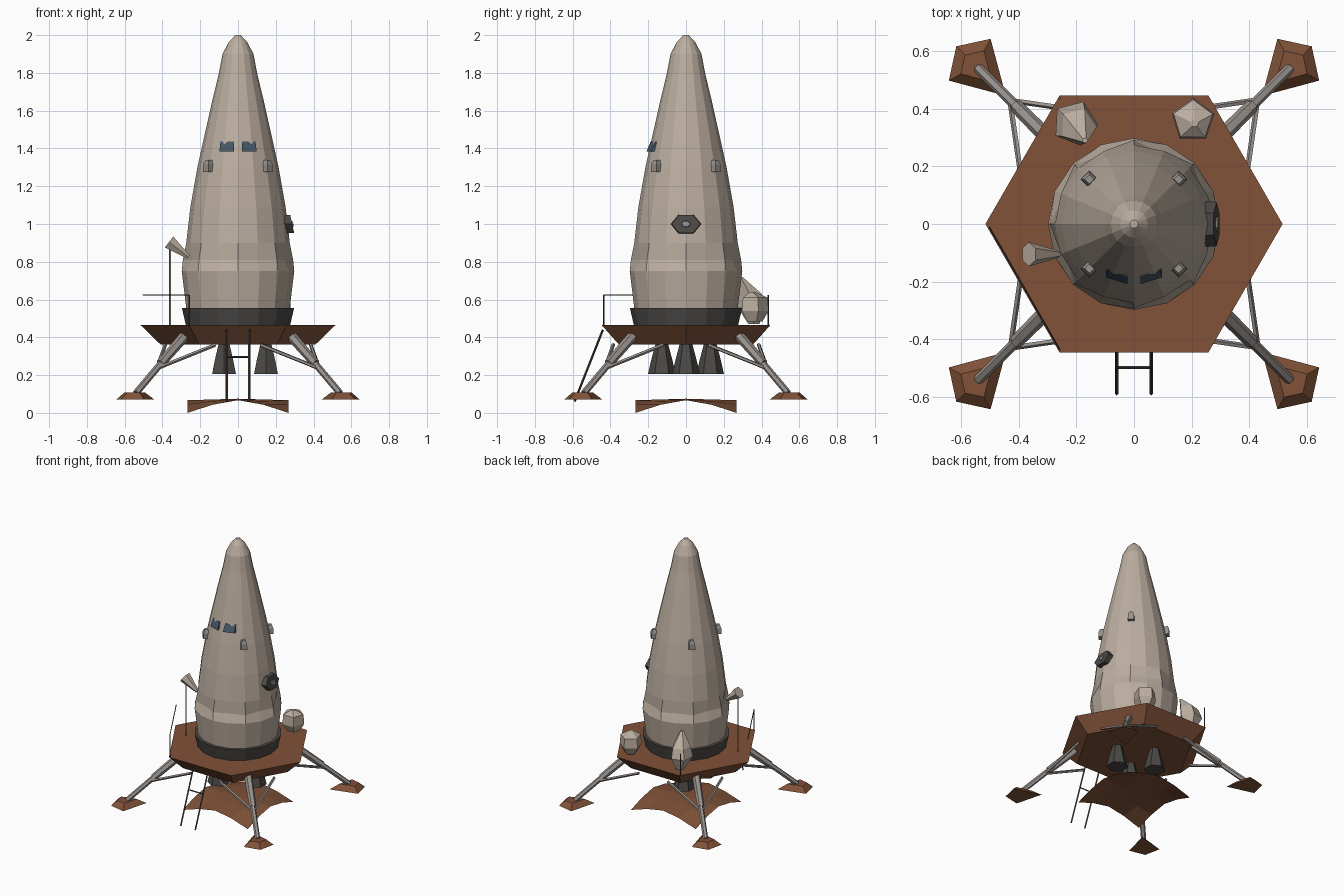
import bpy, bmesh
from math import cos, sin, pi, tau
from mathutils import Vector

if "Cube" in bpy.data.objects:
    bpy.data.objects.remove(bpy.data.objects["Cube"])


def material(name, rgb):
    m = bpy.data.materials.new(name)
    m.diffuse_color = (*rgb, 1)
    m.use_nodes = True
    m.node_tree.nodes["Principled BSDF"].inputs["Base Color"].default_value = m.diffuse_color
    return m


TAN = material("tan_hull", (0.50, 0.42, 0.35))
RUST = material("rust", (0.22, 0.085, 0.04))
DARK = material("charcoal", (0.07, 0.065, 0.06))
METAL = material("strut_metal", (0.32, 0.29, 0.27))
GLASS = material("window_glass", (0.06, 0.09, 0.13))


def finish(name, bm, mat):
    bmesh.ops.recalc_face_normals(bm, faces=bm.faces)
    me = bpy.data.meshes.new(name)
    bm.to_mesh(me)
    bm.free()
    ob = bpy.data.objects.new(name, me)
    bpy.context.collection.objects.link(ob)
    me.materials.append(mat)
    return ob


def loft(name, rings, mat):
    """Closed skin through rings of points with equal counts."""
    bm = bmesh.new()
    vr = [[bm.verts.new(p) for p in ring] for ring in rings]
    n = len(vr[0])
    for a, b in zip(vr, vr[1:]):
        for i in range(n):
            bm.faces.new((a[i], a[(i + 1) % n], b[(i + 1) % n], b[i]))
    bm.faces.new(vr[0])
    bm.faces.new(vr[-1])
    return finish(name, bm, mat)


def ring(r, z, n, phase=0.0, cx=0.0, cy=0.0, alt=0.0):
    return [(cx + (r - alt * (i % 2)) * cos(tau * i / n + phase),
             cy + (r - alt * (i % 2)) * sin(tau * i / n + phase), z) for i in range(n)]


def tube(name, p, q, r1, r2, mat, n=6):
    """Tapered rod between two points."""
    p, q = Vector(p), Vector(q)
    rot = (q - p).to_track_quat('Z', 'Y')
    return loft(name, [[c + rot @ Vector(v) for v in ring(r, 0, n)]
                       for c, r in ((p, r1), (q, r2))], mat)


# Hull with a ridged lower band
N = 16
loft("hull", [ring(0.272, 0.54, N), ring(0.298, 0.75, N), ring(0.292, 0.81, N, alt=0.03),
              ring(0.274, 0.90, N), ring(0.252, 1.09, N), ring(0.215, 1.30, N),
              ring(0.175, 1.48, N), ring(0.137, 1.65, N), ring(0.103, 1.79, N),
              ring(0.082, 1.90, N), ring(0.048, 1.965, N), ring(0.014, 2.0, N)], TAN)
loft("hull_skirt", [ring(0.275, 0.46, N), ring(0.297, 0.555, N)], DARK)

# Hexagonal deck
loft("deck", [ring(0.41, 0.362, 6), ring(0.516, 0.465, 6)], RUST)

# Engine bells
for k in range(3):
    x, y = 0.148 * cos(tau * k / 3), 0.148 * sin(tau * k / 3)
    loft(f"engine_bell_{k}", [ring(0.073, 0.205, 6, pi / 6, x, y), ring(0.056, 0.28, 6, pi / 6, x, y),
                              ring(0.032, 0.37, 6, pi / 6, x, y)], DARK)

# Drooping blast sheet under the engines
bm = bmesh.new()
bmesh.ops.create_grid(bm, x_segments=4, y_segments=4, size=0.268)
for v in bm.verts:
    u, w = abs(v.co.x) / 0.268, abs(v.co.y) / 0.268
    v.co.z = 0.075 - 0.008 * max(u, w) - 0.067 * (u * w) ** 1.5
finish("blast_sheet", bm, RUST)

# Landing legs, braces and foot pads
PAD = [(0.445, 0.445), (0.643, 0.498), (0.617, 0.617), (0.498, 0.643)]
for sx in (-1, 1):
    for sy in (-1, 1):
        tag = ("left" if sx < 0 else "right") + ("_front" if sy < 0 else "_back")

        def P(x, y, z):
            return (sx * x, sy * y, z)
        tube(f"leg_upper_{tag}", P(0.28, 0.28, 0.41), P(0.41, 0.41, 0.26), 0.028, 0.024, METAL)
        tube(f"leg_lower_{tag}", P(0.38, 0.38, 0.295), P(0.54, 0.54, 0.105), 0.018, 0.018, METAL)
        tube(f"leg_brace_a_{tag}", P(0.12, 0.385, 0.36), P(0.43, 0.43, 0.235), 0.010, 0.010, METAL, 5)
        tube(f"leg_brace_b_{tag}", P(0.385, 0.12, 0.36), P(0.43, 0.43, 0.235), 0.010, 0.010, METAL, 5)
        top = [(0.55 + (x - 0.55) * 0.55, 0.55 + (y - 0.55) * 0.55) for x, y in PAD]
        loft(f"foot_pad_{tag}", [[P(x, y, 0.072) for x, y in PAD], [P(x, y, 0.108) for x, y in top]], RUST)
        # Attitude thruster blocks
        loft(f"thruster_{tag}", [ring(0.031, 1.275, 4, 0, sx * 0.155, sy * 0.155),
                                 ring(0.029, 1.315, 4, 0, sx * 0.155, sy * 0.155),
                                 ring(0.016, 1.34, 4, 0, sx * 0.155, sy * 0.155)], METAL)

# Ladder
for x in (-0.06, 0.06):
    tube("ladder_rail", (x, -0.44, 0.44), (x, -0.59, 0.06), 0.006, 0.006, DARK, 4)
tube("ladder_rung", (-0.06, -0.498, 0.295), (0.06, -0.498, 0.295), 0.005, 0.005, DARK, 4)

# Thin guard rails along the two left deck edges
for s in (-1, 1):
    tube("rail_post", (-0.258, s * 0.436, 0.46), (-0.258, s * 0.436, 0.625), 0.004, 0.004, DARK, 4)
tube("guard_rail", (-0.258, -0.436, 0.625), (-0.503, -0.01, 0.625), 0.003, 0.003, DARK, 4)

# Windows following the hull slope
for s in (-1, 1):
    def pane(d):
        return [(s * 0.022, -0.209 + d, 1.385), (s * 0.098, -0.185 + d, 1.385),
                (s * 0.094, -0.158 + d, 1.438), (s * 0.022, -0.186 + d, 1.438)]
    loft("window", [pane(0), pane(0.02)], GLASS)

# Side hatch with porthole
def plate(ry, rz, x):
    return [(x - 0.25 * rz * sin(tau * i / 6), ry * cos(tau * i / 6), 1.0 + 1.15 * rz * sin(tau * i / 6))
            for i in range(6)]


loft("hatch", [plate(0.08, 0.05, 0.25), plate(0.076, 0.047, 0.287)], DARK)
loft("hatch_porthole", [plate(0.028, 0.018, 0.28), plate(0.022, 0.013, 0.293)], METAL)

# Antenna on a mast
tube("antenna_mast", (-0.36, -0.1, 0.46), (-0.36, -0.1, 0.88), 0.005, 0.005, METAL, 5)
tube("antenna_horn", (-0.365, -0.105, 0.905), (-0.262, -0.105, 0.825), 0.042, 0.012, TAN, 6)

# Faceted rear tanks
loft("rear_tank_right", [ring(0.045, 0.485, 5, 0.3, 0.205, 0.36), ring(0.078, 0.54, 5, 0.3, 0.205, 0.36),
                         ring(0.072, 0.61, 5, 0.3, 0.205, 0.36), ring(0.015, 0.64, 5, 0.3, 0.21, 0.35)], TAN)
loft("rear_tank_left", [ring(0.03, 0.47, 5, 1.2, -0.2, 0.36), ring(0.08, 0.56, 5, 1.2, -0.205, 0.35),
                        ring(0.065, 0.63, 5, 1.2, -0.195, 0.34), ring(0.01, 0.72, 5, 1.2, -0.17, 0.29)], TAN)
